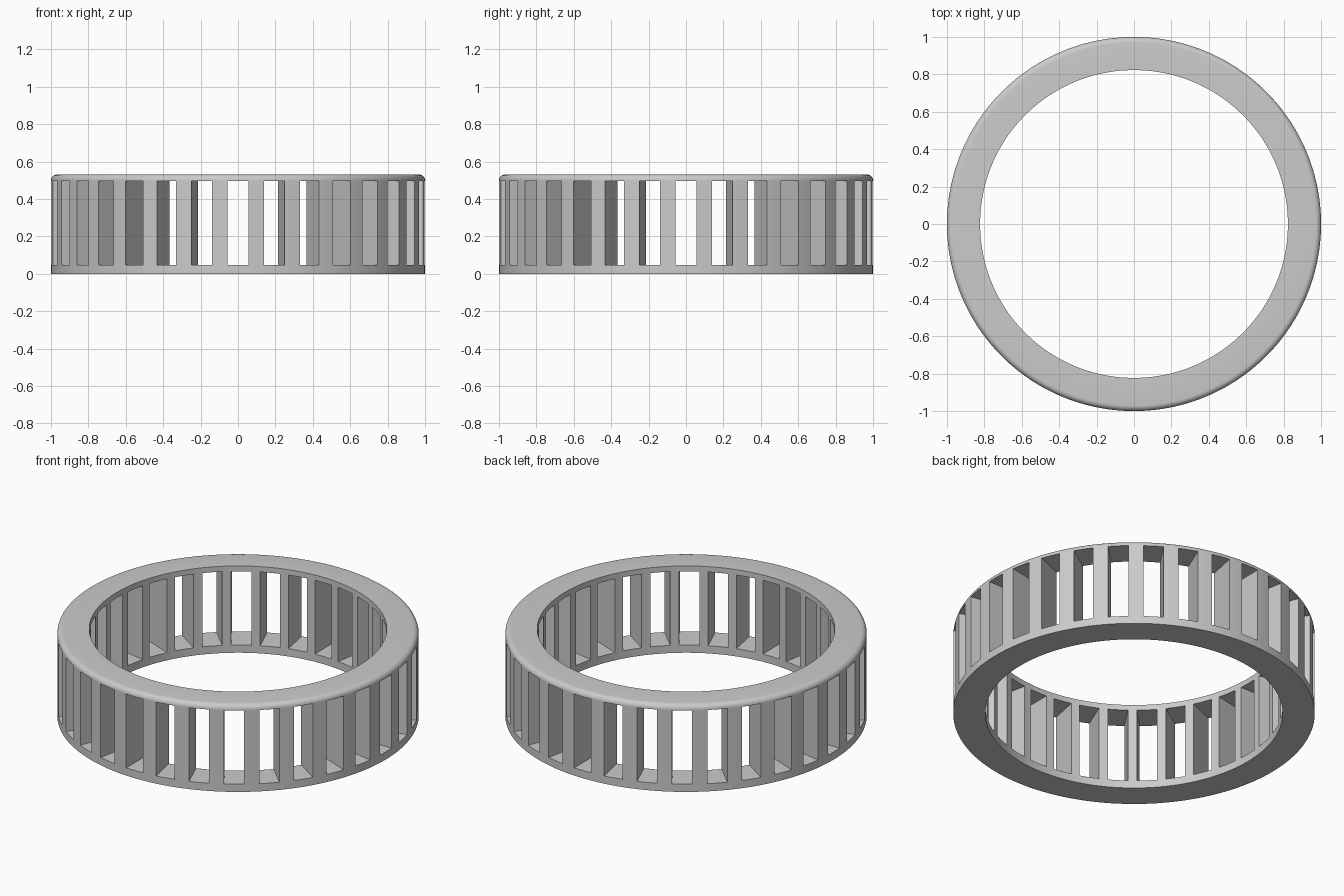
import bpy, bmesh, math

cube = bpy.data.objects.get("Cube")
if cube:
    bpy.data.objects.remove(cube, do_unlink=True)

SLOTS = 32
R_IN, R_OUT, HEIGHT = 0.823, 1.0, 0.53
SLOT_LOW, SLOT_HIGH, HALF_SLOT = 0.047, 0.497, 0.056
FILLET = 0.03
PITCH = math.tau / SLOTS

# Plain grey metal
metal = bpy.data.materials.new("grey_metal")
metal.use_nodes = True
grey = (0.6, 0.6, 0.6, 1)
metal.diffuse_color = grey
metal.node_tree.nodes["Principled BSDF"].inputs["Base Color"].default_value = grey

# Closed cross-section of the ring, rounded at the top outer edge
profile = [(R_IN, 0), (R_OUT, 0), (R_OUT, SLOT_LOW), (R_OUT, SLOT_HIGH)]
for i in range(7):
    a = i / 6 * math.pi / 2
    profile.append((R_OUT - FILLET + FILLET * math.cos(a),
                    HEIGHT - FILLET + FILLET * math.sin(a)))
profile += [(R_IN, HEIGHT), (R_IN, SLOT_HIGH), (R_IN, SLOT_LOW)]
count = len(profile)
OUT_LOW, OUT_HIGH, IN_HIGH, IN_LOW = 2, 3, count - 2, count - 1


def column_angles(radius):
    """Angles within one pitch: four across the slot, then two on the post."""
    w = math.asin(HALF_SLOT / radius)
    post = PITCH - 2 * w
    return [-w, -w / 3, w / 3, w, w + post / 3, w + post * 2 / 3]


# Spin the cross-section, with straight-sided slots aimed at the centre
bm = bmesh.new()
columns = []
for slot in range(SLOTS):
    for k in range(6):
        column = []
        for r, z in profile:
            a = slot * PITCH + column_angles(r)[k]
            column.append(bm.verts.new((r * math.cos(a), r * math.sin(a), z)))
        columns.append(column)

for c, here in enumerate(columns):
    there = columns[(c + 1) % len(columns)]
    k = c % 6
    in_slot = k < 3
    for p in range(count):
        q = (p + 1) % count
        if in_slot and p in (OUT_LOW, IN_HIGH):
            continue
        bm.faces.new((here[p], there[p], there[q], here[q]))
    # Slot floor and ceiling
    if in_slot:
        for a, b in ((OUT_LOW, IN_LOW), (IN_HIGH, OUT_HIGH)):
            bm.faces.new((here[a], there[a], there[b], here[b]))
    # Slot side walls
    if k in (0, 3):
        bm.faces.new([here[i] for i in (OUT_LOW, OUT_HIGH, IN_HIGH, IN_LOW)])

bmesh.ops.recalc_face_normals(bm, faces=bm.faces[:])
mesh = bpy.data.meshes.new("slotted_ring")
bm.to_mesh(mesh)
bm.free()
mesh.materials.append(metal)
ring = bpy.data.objects.new("slotted_ring", mesh)
bpy.context.collection.objects.link(ring)

# Smooth the round surfaces, keep slot edges sharp
bpy.ops.object.select_all(action='DESELECT')
ring.select_set(True)
bpy.context.view_layer.objects.active = ring
bpy.ops.object.shade_smooth_by_angle(angle=math.radians(30))
